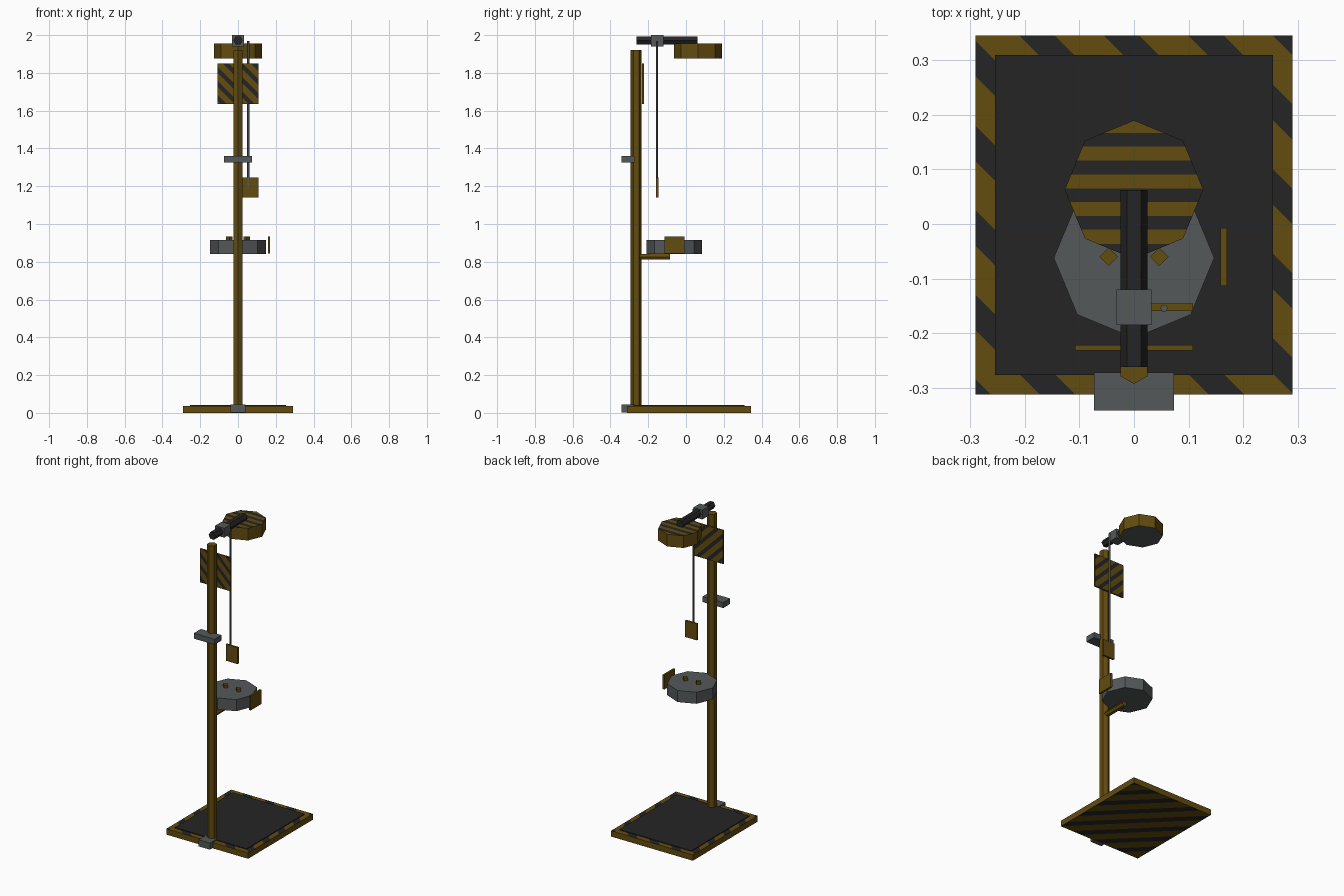
import bpy, bmesh, math
from mathutils import Vector, Matrix

if "Cube" in bpy.data.objects:
    bpy.data.objects.remove(bpy.data.objects["Cube"])


def material(name, rgb):
    m = bpy.data.materials.new(name)
    m.diffuse_color = (*rgb, 1)
    m.use_nodes = True
    m.node_tree.nodes["Principled BSDF"].inputs["Base Color"].default_value = m.diffuse_color
    return m


YELLOW = material("safety yellow", (0.125, 0.072, 0.005))
DARK = material("charcoal black", (0.018, 0.018, 0.019))
GREY = material("steel grey", (0.088, 0.098, 0.100))


def finish(name, bm, mats):
    me = bpy.data.meshes.new(name)
    bm.normal_update()
    bm.to_mesh(me)
    bm.free()
    ob = bpy.data.objects.new(name, me)
    for m in mats:
        me.materials.append(m)
    bpy.context.collection.objects.link(ob)
    return ob


def box_mesh(x0, x1, y0, y1, z0, z1):
    bm = bmesh.new()
    bmesh.ops.create_cube(bm, size=1)
    for v in bm.verts:
        v.co = Vector((x1 if v.co.x > 0 else x0,
                       y1 if v.co.y > 0 else y0,
                       z1 if v.co.z > 0 else z0))
    bm.normal_update()
    return bm


def box(name, dims, mat):
    return finish(name, box_mesh(*dims), [mat])


def prism_mesh(sides, r, start, length, axis='Z', turn=0.0):
    """Regular prism that starts at a point and runs along +z or +y."""
    bm = bmesh.new()
    bmesh.ops.create_cone(bm, cap_ends=True, segments=sides, radius1=r, radius2=r, depth=length)
    bm.verts.ensure_lookup_table()
    # put a corner on +x first, then turn
    a = math.atan2(bm.verts[0].co.y, bm.verts[0].co.x)
    m = Matrix.Translation((0, 0, length / 2)) @ Matrix.Rotation(turn - a, 4, 'Z')
    if axis == 'Y':
        m = Matrix.Rotation(-math.pi / 2, 4, 'X') @ m
    bm.transform(Matrix.Translation(start) @ m)
    bm.normal_update()
    return bm


def stripe(bm, direction, period, start, share, on_face):
    """Cut the mesh into bands; gaps between bands get material 1."""
    d = Vector(direction)
    us = [d.dot(v.co) for v in bm.verts]
    lo, hi = min(us), max(us)
    k = math.floor((lo - start) / period)
    while start + k * period < hi:
        for u in (start + k * period, start + (k + share) * period):
            if lo < u < hi:
                bmesh.ops.bisect_plane(bm, geom=bm.verts[:] + bm.edges[:] + bm.faces[:],
                                       plane_co=d * (u / d.length_squared), plane_no=d)
        k += 1
    bm.normal_update()
    for f in bm.faces:
        phase = ((d.dot(f.calc_center_median()) - start) / period) % 1
        if on_face(f) and phase > share:
            f.material_index = 1


# Base slab with hazard border and striped underside, plus dark mat
bm = box_mesh(-0.29, 0.29, -0.312, 0.345, 0, 0.037)
stripe(bm, (1, 1, 0), 0.155, 0.045, 0.58, lambda f: abs(f.normal.z) > 0.5)
finish("base_slab", bm, [YELLOW, DARK])
box("base_mat", (-0.255, 0.255, -0.277, 0.31, 0.037, 0.042), DARK)

# Upright and its fittings
finish("upright_pole", prism_mesh(6, 0.029, (0, -0.264, 0.03), 1.89, turn=math.pi / 2), [YELLOW])
box("pole_foot", (-0.04, 0.04, -0.342, -0.272, 0.003, 0.045), GREY)
box("rear_block", (-0.073, 0.073, -0.342, -0.272, 1.325, 1.36), GREY)

# Striped sign board
bm = box_mesh(-0.108, 0.108, -0.232, -0.222, 1.635, 1.85)
stripe(bm, (1, 0, 1), 0.075, 0.0, 0.58, lambda f: abs(f.normal.y) > 0.5)
finish("sign_board", bm, [YELLOW, DARK])

# Overhead pipe and valve
finish("overhead_pipe", prism_mesh(6, 0.025, (0, -0.262, 1.972), 0.324, 'Y'), [DARK])
box("shower_valve", (-0.032, 0.032, -0.185, -0.12, 1.94, 2.0), GREY)

# Shower head: banded top, grey spray face
bm = prism_mesh(8, 0.127, (0, 0.063, 1.877), 0.078)
stripe(bm, (0, 1, 0), 0.0507, 0.0145, 0.51, lambda f: f.normal.z > 0.5)
for f in bm.faces:
    if f.normal.z < -0.5:
        f.material_index = 2
finish("shower_head", bm, [YELLOW, DARK, GREY])

# Pull rod and handle
finish("pull_rod", prism_mesh(6, 0.007, (0.055, -0.154, 1.19), 0.78), [GREY])
box("pull_handle", (0.025, 0.108, -0.159, -0.146, 1.14, 1.245), YELLOW)

# Eyewash bowl, arm, nozzles and push paddle
finish("eyewash_bowl", prism_mesh(8, 0.147, (0, -0.062, 0.84), 0.074), [GREY])
finish("bowl_arm", prism_mesh(6, 0.0175, (0, -0.25, 0.826), 0.165, 'Y'), [YELLOW])
for side, x in (("left", -0.046), ("right", 0.046)):
    finish("nozzle_" + side, prism_mesh(4, 0.017, (x, -0.06, 0.905), 0.028), [YELLOW])
box("push_paddle", (0.158, 0.17, -0.114, -0.007, 0.843, 0.935), YELLOW)
